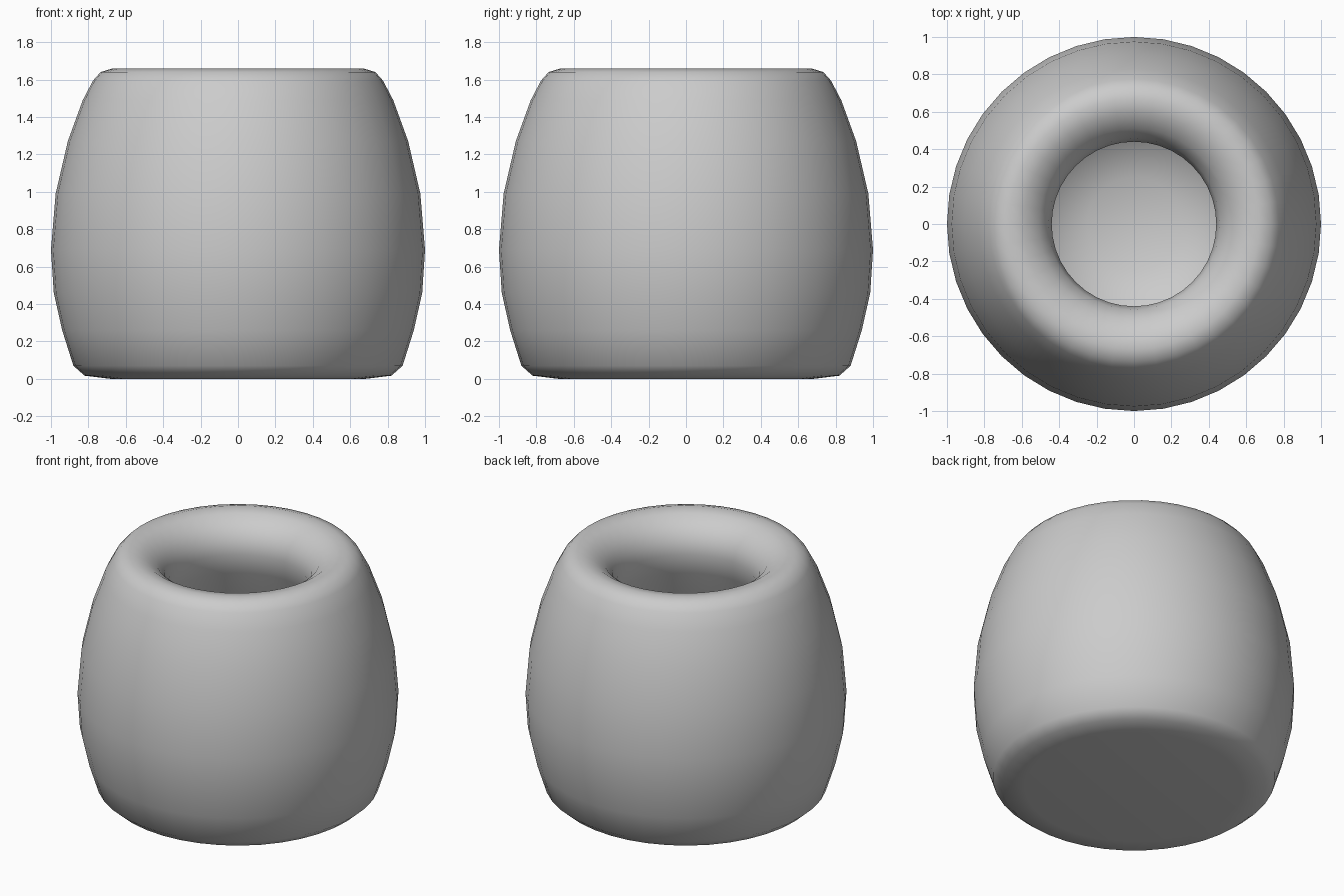
import bpy
import bmesh
import math

cube = bpy.data.objects.get("Cube")
if cube:
    bpy.data.objects.remove(cube, do_unlink=True)

SIDES = 40

clay = bpy.data.materials.new("plain grey clay")
clay.use_nodes = True
grey = (0.6, 0.6, 0.6, 1.0)
clay.diffuse_color = grey
clay.node_tree.nodes["Principled BSDF"].inputs["Base Color"].default_value = grey

# Profile (radius, height): base, bulging wall, rolled rim, hollow bowl
base = [(0, 0), (0.68, 0), (0.82, 0.017), (0.88, 0.07)]
wall = [(0.94, 0.26), (0.985, 0.46), (1.0, 0.69), (0.975, 0.99), (0.91, 1.27), (0.83, 1.49)]
rim = [(0.775, 1.595), (0.735, 1.64), (0.67, 1.66), (0.59, 1.645),
       (0.51, 1.59), (0.46, 1.52), (0.44, 1.43)]
bowl = [(0.47, 1.29), (0.58, 1.1), (0.66, 0.82), (0.6, 0.51),
        (0.45, 0.34), (0.25, 0.26), (0, 0.24)]


def lathe(name, profile, material):
    """Spin a profile around z into a closed smooth body."""
    bm = bmesh.new()
    points = [bm.verts.new((r, 0, z)) for r, z in profile]
    edges = [bm.edges.new(pair) for pair in zip(points, points[1:])]
    bmesh.ops.spin(bm, geom=points + edges, cent=(0, 0, 0), axis=(0, 0, 1),
                   angle=math.tau, steps=SIDES, use_merge=False)
    bmesh.ops.remove_doubles(bm, verts=bm.verts, dist=0.0005)
    bmesh.ops.recalc_face_normals(bm, faces=bm.faces)
    for face in bm.faces:
        face.smooth = True
    mesh = bpy.data.meshes.new(name)
    bm.to_mesh(mesh)
    bm.free()
    mesh.materials.append(material)
    obj = bpy.data.objects.new(name, mesh)
    bpy.context.collection.objects.link(obj)
    return obj


lathe("round_pot", base + wall + rim + bowl, clay)
